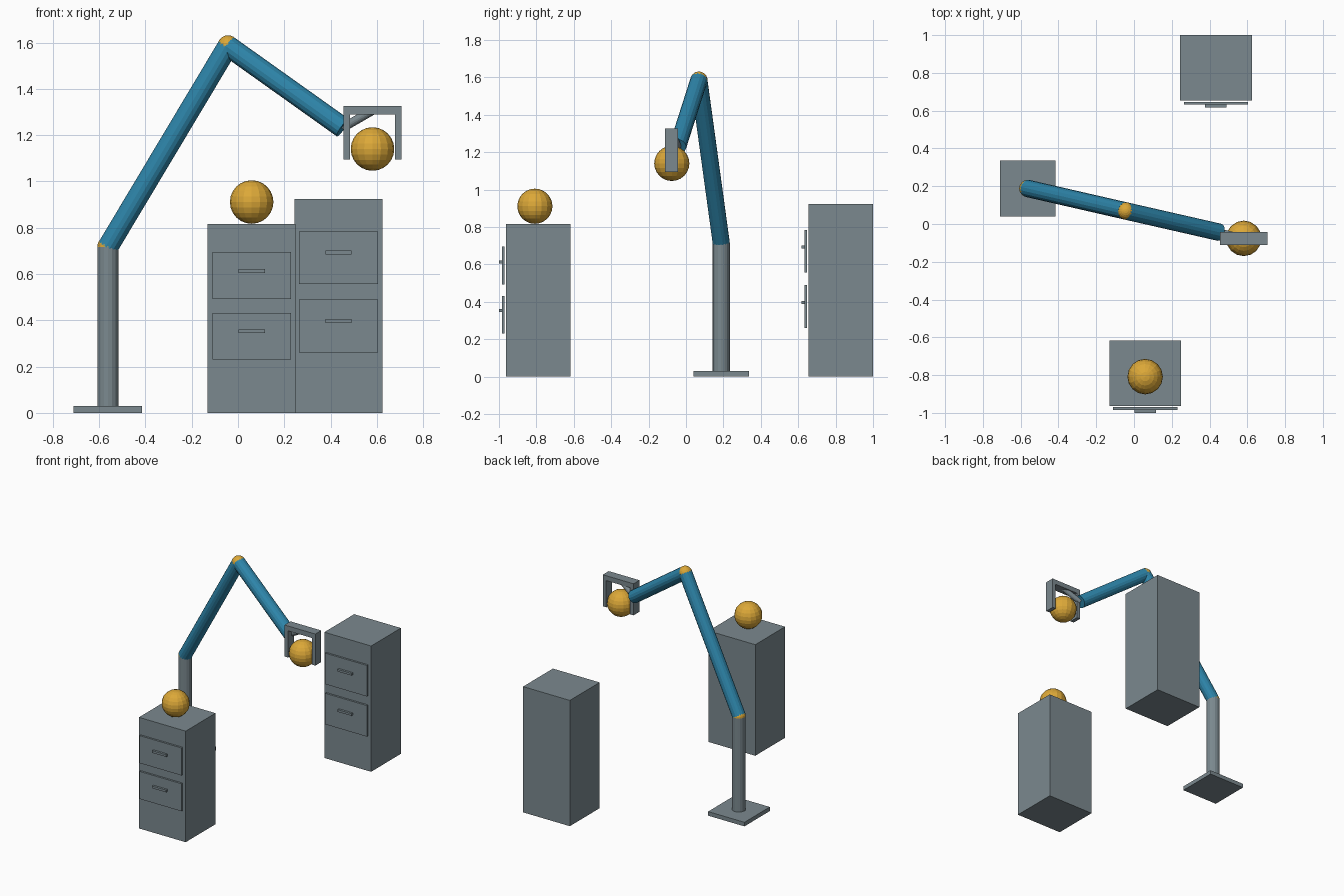
import bpy
import bmesh
from mathutils import Vector

if "Cube" in bpy.data.objects:
    bpy.data.objects.remove(bpy.data.objects["Cube"])


def material(name, hex_code):
    """Flat colour given as sRGB hex, stored as linear."""
    def lin(i):
        c = int(hex_code[i:i + 2], 16) / 255
        return c / 12.92 if c <= 0.04045 else ((c + 0.055) / 1.055) ** 2.4
    m = bpy.data.materials.new(name)
    m.diffuse_color = (lin(0), lin(2), lin(4), 1)
    m.use_nodes = True
    m.node_tree.nodes["Principled BSDF"].inputs["Base Color"].default_value = m.diffuse_color
    return m


GREY = material("steel grey", "7B898F")
BLUE = material("arm blue", "2E86AB")
YELLOW = material("ball yellow", "DCA838")


def finish(name, bm, mat):
    mesh = bpy.data.meshes.new(name)
    bm.to_mesh(mesh)
    bm.free()
    mesh.materials.append(mat)
    ob = bpy.data.objects.new(name, mesh)
    bpy.context.collection.objects.link(ob)
    return ob


def box(name, x, y, z, mat=GREY):
    """Box from (min, max) ranges on each axis."""
    bm = bmesh.new()
    bmesh.ops.create_cube(bm, size=1)
    for v in bm.verts:
        v.co = Vector([(r[0] + r[1]) / 2 + c * (r[1] - r[0])
                       for r, c in zip((x, y, z), v.co)])
    return finish(name, bm, mat)


def ball(name, centre, radius):
    bm = bmesh.new()
    bmesh.ops.create_uvsphere(bm, u_segments=16, v_segments=12, radius=radius)
    ob = finish(name, bm, YELLOW)
    ob.location = centre
    return ob


def rod(name, start, end, radius, mat):
    """Capped cylinder between two points."""
    start, end = Vector(start), Vector(end)
    bm = bmesh.new()
    bmesh.ops.create_cone(bm, cap_ends=True, segments=16, radius1=radius,
                          radius2=radius, depth=(end - start).length)
    ob = finish(name, bm, mat)
    ob.location = (start + end) / 2
    ob.rotation_euler = (end - start).to_track_quat('Z', 'Y').to_euler()
    return ob


def cabinet(name, cx, front, height, drawers, drawer_height):
    """Cabinet body with floating drawer fronts and bar handles."""
    box(name + "_body", (cx - 0.19, cx + 0.19), (front, front + 0.346), (0, height))
    for i, (drawer_z, handle_z) in enumerate(drawers, 1):
        h = drawer_height / 2
        box(f"{name}_drawer_{i}", (cx - 0.17, cx + 0.17),
            (front - 0.021, front - 0.007), (drawer_z - h, drawer_z + h))
        box(f"{name}_handle_{i}", (cx - 0.057, cx + 0.057),
            (front - 0.037, front - 0.021), (handle_z - 0.008, handle_z + 0.008))


# Cabinets
cabinet("front_cabinet", 0.059, -0.963, 0.816,
        [(0.594, 0.613), (0.331, 0.353)], 0.202)
cabinet("back_cabinet", 0.434, 0.654, 0.924,
        [(0.670, 0.693), (0.375, 0.397)], 0.228)

# Arm stand, joints and segments
shoulder = (-0.562, 0.188, 0.717)
elbow = (-0.043, 0.069, 1.585)
wrist = (0.453, -0.044, 1.232)
box("base_plate", (-0.71, -0.415), (0.041, 0.336), (0, 0.03))
rod("post", (-0.562, 0.188, 0.03), shoulder, 0.046, GREY)
rod("lower_arm", shoulder, elbow, 0.046, BLUE)
rod("upper_arm", elbow, wrist, 0.046, BLUE)
ball("shoulder_joint", shoulder, 0.046)
ball("elbow_joint", elbow, 0.046)

# Gripper
rod("wrist_rod", wrist, (0.581, -0.075, 1.306), 0.019, GREY)
box("gripper_bar", (0.456, 0.706), (-0.111, -0.042), (1.29, 1.326))
for side, x in (("left", 0.456), ("right", 0.678)):
    box(side + "_finger", (x, x + 0.028), (-0.111, -0.042), (1.094, 1.326))

# Balls, one held and one resting on the front cabinet
ball("held_ball", (0.581, -0.076, 1.14), 0.094)
ball("resting_ball", (0.059, -0.808, 0.911), 0.094)
